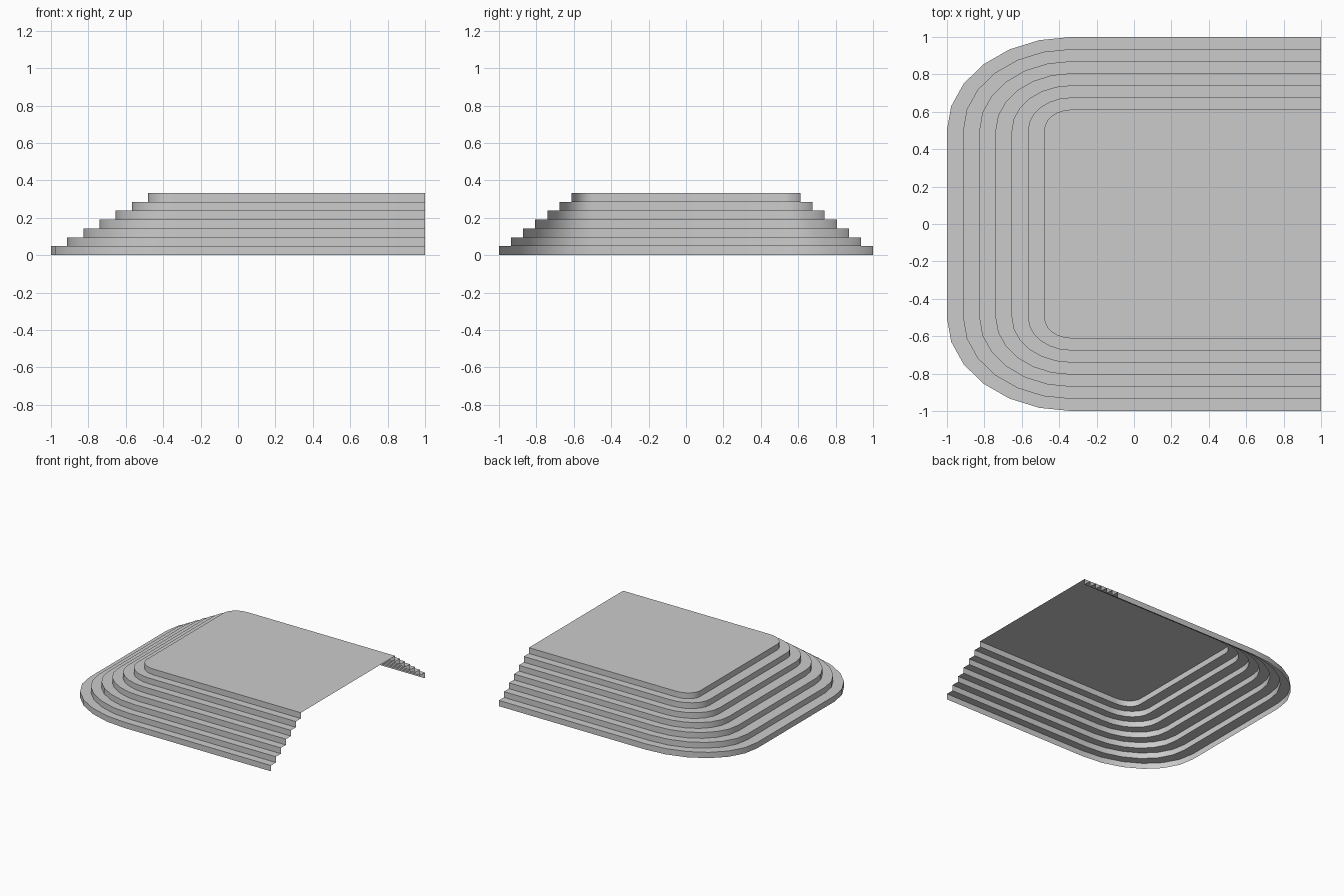
import bpy, bmesh
from math import sin, cos, pi

if "Cube" in bpy.data.objects:
    bpy.data.objects.remove(bpy.data.objects["Cube"])

STEPS, SEG = 7, 6
RISE = 0.333 / STEPS
CX, CY = -1 / 3, 0.5          # centre of the elliptical corners
RX, RY = (0.667, 0.147), (0.5, 0.112)


def outline(level):
    """Open U-shaped outline of one step, front end to back end."""
    t = level / (STEPS - 1)
    rx = RX[0] + (RX[1] - RX[0]) * t
    ry = RY[0] + (RY[1] - RY[0]) * t
    back = [(CX - rx * cos(a), CY + ry * sin(a))
            for a in (pi / 2 * i / SEG for i in range(SEG + 1))]
    back.append((1, CY + ry))
    front = [(x, -y) for x, y in reversed(back)]
    return front + back


bm = bmesh.new()

# two loops per step: foot and top of each riser
loops = []
for level in range(STEPS):
    for z in (level * RISE, (level + 1) * RISE):
        loops.append([bm.verts.new((x, y, z)) for x, y in outline(level)])

# risers and treads, left open at the right end and underneath
for lo, hi in zip(loops, loops[1:]):
    for i in range(len(lo) - 1):
        bm.faces.new((lo[i + 1], lo[i], hi[i], hi[i + 1]))

# top platform
bm.faces.new(list(reversed(loops[-1])))

mesh = bpy.data.meshes.new("stepped_platform")
bm.to_mesh(mesh)
bm.free()
platform = bpy.data.objects.new("stepped_platform", mesh)
bpy.context.collection.objects.link(platform)
bpy.context.view_layer.objects.active = platform
platform.select_set(True)
bpy.ops.object.shade_smooth_by_angle(angle=pi / 6)
